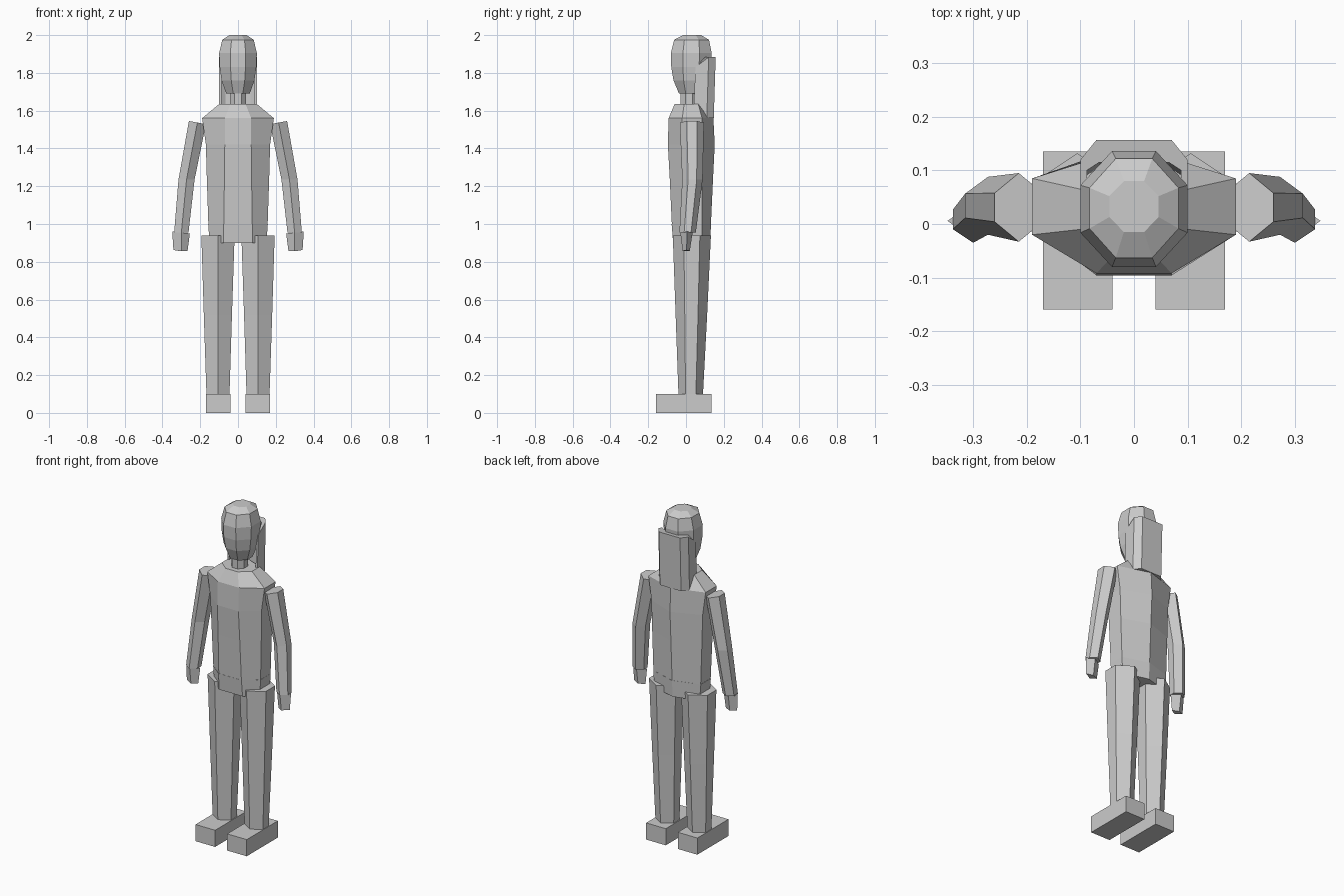
import bpy

if "Cube" in bpy.data.objects:
    bpy.data.objects.remove(bpy.data.objects["Cube"])


def mesh_object(name, verts, faces):
    me = bpy.data.meshes.new(name)
    me.from_pydata(verts, [], faces)
    me.update()
    ob = bpy.data.objects.new(name, me)
    bpy.context.collection.objects.link(ob)
    return ob


def loft(name, rings, side=1):
    """Skin closed rings listed bottom to top (counter-clockwise); side=-1 mirrors in x."""
    n = len(rings[0])
    verts = [(x * side, y, z) for r in rings for x, y, z in r]
    faces = [tuple(reversed(range(n)))]
    for k in range(len(rings) - 1):
        a = k * n
        for i in range(n):
            j = (i + 1) % n
            faces.append((a + i, a + j, a + n + j, a + n + i))
    faces.append(tuple(range(len(verts) - n, len(verts))))
    if side < 0:
        faces = [f[::-1] for f in faces]
    return mesh_object(name, verts, faces)


def octagon(z, rx, front, back, flat=0.41):
    cy, ry = (front + back) / 2, (back - front) / 2
    pts = [(-flat, -1), (flat, -1), (1, -flat), (1, flat),
           (flat, 1), (-flat, 1), (-1, flat), (-1, -flat)]
    return [(rx * u, cy + ry * v, z) for u, v in pts]


def limb_ring(z, x0, x1, front, back, tilt=0.0):
    """Six-sided section with flat inner and outer sides."""
    cx, cy = (x0 + x1) / 2, (front + back) / 2
    q = (back - front) * 0.21
    return [(cx, front, z), (x1, cy - q, z + tilt), (x1, cy + q, z + tilt),
            (cx, back, z), (x0, cy + q, z - tilt), (x0, cy - q, z - tilt)]


def torso_ring(z, fx, front, sx, s0, s1, back):
    """Seven-sided section: flat front, flat sides, ridge at the back."""
    return [(-fx, front, z), (fx, front, z), (sx, s0, z), (sx, s1, z),
            (0, back, z), (-sx, s1, z), (-sx, s0, z)]


# Head and neck
loft("head", [octagon(1.69, 0.062, -0.037, 0.085),
              octagon(1.76, 0.087, -0.066, 0.115),
              octagon(1.83, 0.097, -0.078, 0.130),
              octagon(1.905, 0.100, -0.080, 0.136),
              octagon(1.975, 0.083, -0.063, 0.122),
              octagon(2.0, 0.046, -0.015, 0.080)])
loft("neck", [octagon(1.62, 0.042, -0.03, 0.06),
              octagon(1.70, 0.042, -0.03, 0.06)])

# Hair wrapped round the back of the head
outer = [(0.1, 0.05), (0.1, 0.12), (0.07, 0.157)]
inner = [(0.065, 0.115), (0.088, 0.1), (0.088, 0.05)]
outline = (outer + [(-x, y) for x, y in outer[::-1]]
           + [(-x, y) for x, y in inner[::-1]] + inner)
loft("hair", [[(x, y - 0.01, 1.60 if y < 0.1 else 1.56) for x, y in outline],
              [(x, y, 1.83 if y < 0.1 else 1.883) for x, y in outline]])

# Torso and pelvis
loft("torso", [torso_ring(1.00, 0.075, -0.075, 0.157, -0.01, 0.085, 0.132),
               torso_ring(1.24, 0.072, -0.086, 0.165, -0.015, 0.085, 0.143),
               torso_ring(1.42, 0.070, -0.096, 0.170, -0.02, 0.085, 0.152),
               torso_ring(1.56, 0.070, -0.092, 0.190, -0.02, 0.085, 0.145),
               torso_ring(1.635, 0.040, -0.060, 0.100, -0.01, 0.065, 0.105)])
loft("pelvis", [torso_ring(0.90, 0.078, -0.068, 0.150, -0.01, 0.085, 0.126),
                torso_ring(1.00, 0.076, -0.076, 0.158, -0.01, 0.085, 0.133)])

for side, label in ((1, "left"), (-1, "right")):
    # Arms
    loft(label + "_upper_arm", [
        limb_ring(1.235, 0.23, 0.315, -0.02, 0.088),
        limb_ring(1.537, 0.17, 0.26, -0.033, 0.095, 0.008)], side)
    loft(label + "_forearm", [
        limb_ring(0.955, 0.262, 0.338, -0.035, 0.052),
        limb_ring(1.235, 0.23, 0.315, -0.02, 0.088)], side)
    # Hands, diamond shaped in section
    loft(label + "_hand", [
        [(0.30, -0.018, 0.857), (0.342, 0.003, 0.862), (0.305, 0.02, 0.857), (0.267, 0.003, 0.857)],
        [(0.30, -0.030, 0.955), (0.348, 0.006, 0.96), (0.305, 0.035, 0.955), (0.255, 0.006, 0.95)]], side)
    # Legs
    loft(label + "_leg", [
        limb_ring(0.10, 0.045, 0.167, -0.04, 0.09),
        limb_ring(0.52, 0.032, 0.181, -0.055, 0.112),
        limb_ring(0.94, 0.018, 0.194, -0.07, 0.132)], side)
    # Feet
    loft(label + "_foot", [
        [(0.04, -0.16, z), (0.17, -0.16, z), (0.17, 0.135, z), (0.04, 0.135, z)]
        for z in (0.0, 0.1)], side)
